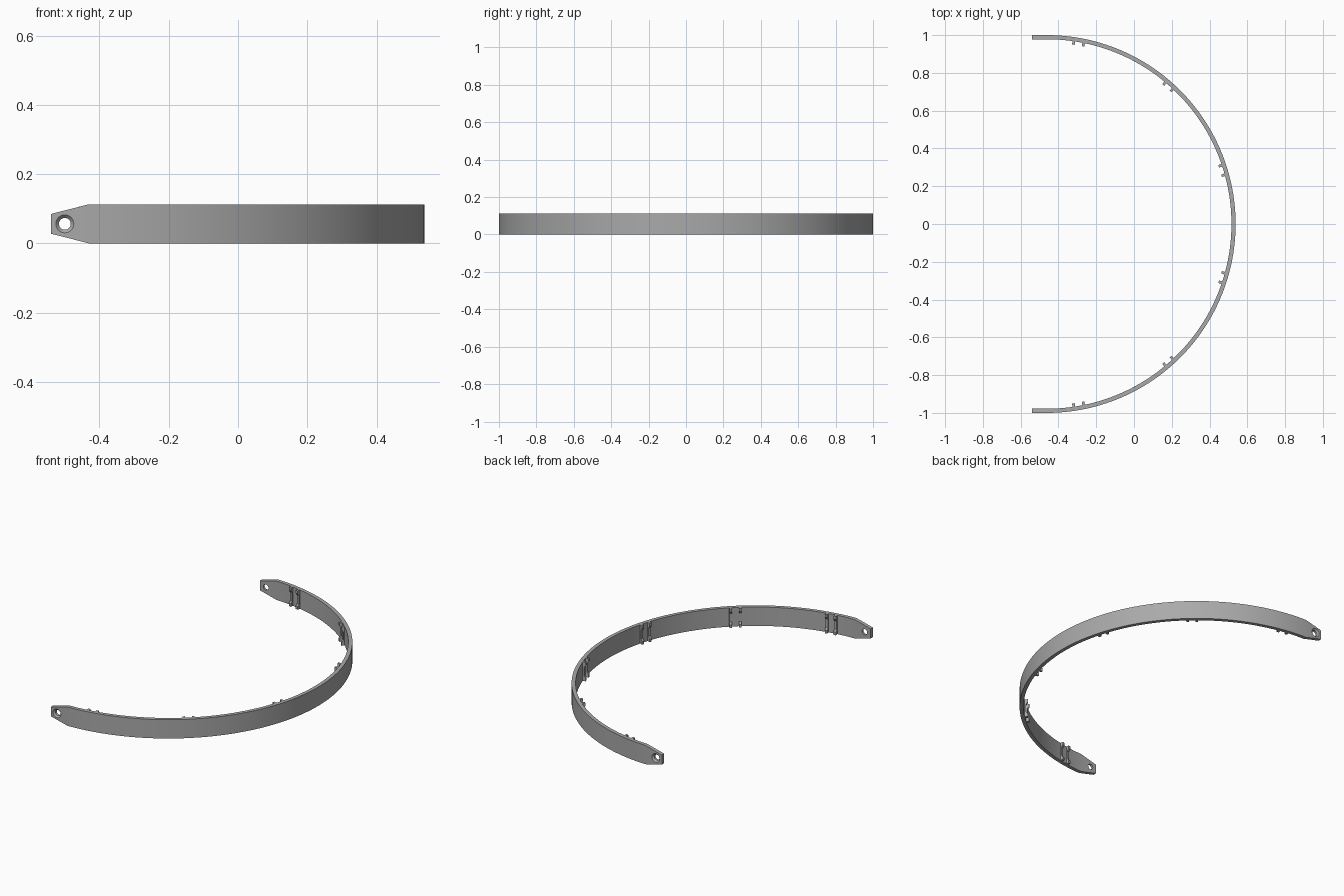
import bpy, bmesh
from math import sin, cos, asin, radians, degrees
from mathutils import Matrix, Vector

if "Cube" in bpy.data.objects:
    bpy.data.objects.remove(bpy.data.objects["Cube"])

CX, R, T, H = -0.462, 1.0, 0.022, 0.113      # arc centre, outer radius, thickness, height
X_END, X_TAPER, TIP = -0.54, -0.43, 0.028    # tab end, start of taper, trim at tip

grey = bpy.data.materials.new("plain grey")
grey.use_nodes = True
grey.diffuse_color = (0.4, 0.4, 0.4, 1)
grey.node_tree.nodes["Principled BSDF"].inputs["Base Color"].default_value = (0.4, 0.4, 0.4, 1)


def make_object(name, bm):
    bmesh.ops.recalc_face_normals(bm, faces=bm.faces)
    mesh = bpy.data.meshes.new(name)
    bm.to_mesh(mesh)
    bm.free()
    mesh.materials.append(grey)
    obj = bpy.data.objects.new(name, mesh)
    bpy.context.collection.objects.link(obj)
    return obj


def sweep(bm, rings):
    """Skin a list of equal vertex rings and cap both ends."""
    rings = [[bm.verts.new(p) for p in ring] for ring in rings]
    n = len(rings[0])
    for a, b in zip(rings, rings[1:]):
        for i in range(n):
            j = (i + 1) % n
            bm.faces.new((a[i], a[j], b[j], b[i]))
    bm.faces.new(rings[0][::-1])
    bm.faces.new(rings[-1])


def band_section(outer, inner):
    """Rectangle across the band, trimmed where the tab narrows."""
    trim = TIP * max(0, (X_TAPER - outer.x) / (X_TAPER - X_END))
    return [Vector((p.x, p.y, z)) for p, z in
            ((outer, trim), (inner, trim), (inner, H - trim), (outer, H - trim))]


# Half-hoop band with straight tapered tabs
taper_angle = degrees(asin((X_TAPER - CX) / R))
limit = 90 - taper_angle
steps = 96
angles = [-90] + [-limit + 2 * limit * i / steps for i in range(steps + 1)] + [90]
sections = [band_section(Vector((X_END, -R)), Vector((X_END, -R + T)))]
for a in angles:
    d = Vector((cos(radians(a)), sin(radians(a))))
    c = Vector((CX, 0))
    sections.append(band_section(c + d * R, c + d * (R - T)))
sections.append(band_section(Vector((X_END, R)), Vector((X_END, R - T))))
bm = bmesh.new()
sweep(bm, sections)
band = make_object("curved_band", bm)

# Countersunk screw holes, cut from the outside of each tab
bm = bmesh.new()
for side in (-1, 1):
    rings = []
    for depth, radius in ((-0.01, 0.026), (0.0, 0.026), (0.009, 0.017), (0.05, 0.017)):
        rings.append([Vector((-0.5 + radius * cos(radians(k * 11.25)), side * (R - depth),
                              H / 2 + radius * sin(radians(k * 11.25)))) for k in range(32)])
    sweep(bm, rings)
cutter = make_object("hole_cutter", bm)
cutter.hide_render = True
cut = band.modifiers.new("screw holes", 'BOOLEAN')
cut.object = cutter
cut.solver = 'EXACT'
bpy.context.view_layer.objects.active = band
band.select_set(True)
bpy.ops.object.modifier_apply(modifier=cut.name)
bpy.data.objects.remove(cutter)
bpy.ops.object.shade_smooth_by_angle(angle=radians(25))

# Paired ribs on the inner face, higher at the top and bottom ends
RIB_W, TALL, LOW = 0.007, 0.018, 0.007
profile = [(-0.004, 0), (TALL, 0), (TALL, 0.018), (LOW, 0.032),
           (LOW, H - 0.032), (TALL, H - 0.018), (TALL, H), (-0.004, H)]
bm = bmesh.new()
for pair in (17, 48.5, 80):
    for offset in (-1.55, 1.55):
        for side in (-1, 1):
            turn = Matrix.Translation((CX, 0, 0)) @ Matrix.Rotation(
                radians(side * (pair + offset)), 4, 'Z')
            sweep(bm, [[turn @ Vector((R - T - d, w, z)) for d, z in profile]
                       for w in (-RIB_W, RIB_W)])
make_object("inner_ribs", bm)
